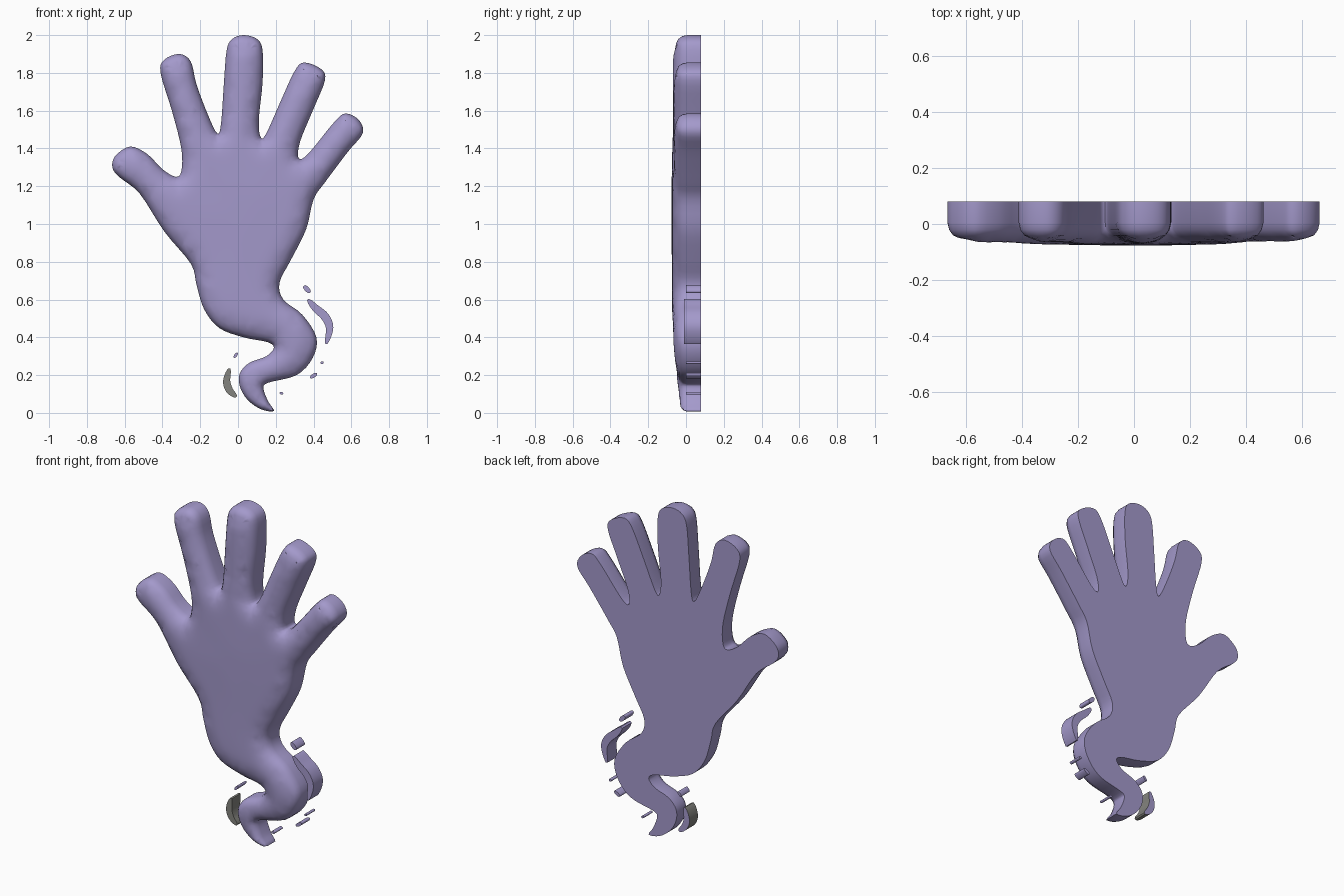
import bpy, bmesh, math
from mathutils import Vector, kdtree
from mathutils.geometry import delaunay_2d_cdt

cube = bpy.data.objects.get("Cube")
if cube:
    bpy.data.objects.remove(cube, do_unlink=True)

BACK = 0.08


def make_material(name, colour):
    material = bpy.data.materials.new(name)
    material.use_nodes = True
    material.diffuse_color = colour
    material.node_tree.nodes["Principled BSDF"].inputs["Base Color"].default_value = colour
    return material


lilac = make_material("lilac", (0.37, 0.32, 0.6, 1))
grey = make_material("warm grey", (0.23, 0.23, 0.21, 1))


def spline(points, steps, closed=True):
    """Smooth Catmull-Rom curve through the given 2D points."""
    points = [Vector(p) for p in points]
    count = len(points)
    pick = (lambda i: points[i % count]) if closed else (lambda i: points[max(0, min(i, count - 1))])
    result = []
    for i in range(count if closed else count - 1):
        a, b, c, d = (pick(i + k) for k in (-1, 0, 1, 2))
        for s in range(steps):
            t = s / steps
            result.append(0.5 * (2 * b + (c - a) * t + (2 * a - 5 * b + 4 * c - d) * t * t
                                 + (3 * b - a - 3 * c + d) * t ** 3))
    if not closed:
        result.append(points[-1])
    return result


def finish(bm, name, materials, angle):
    bmesh.ops.recalc_face_normals(bm, faces=bm.faces)
    mesh = bpy.data.meshes.new(name)
    bm.to_mesh(mesh)
    bm.free()
    for material in materials:
        mesh.materials.append(material)
    obj = bpy.data.objects.new(name, mesh)
    bpy.context.collection.objects.link(obj)
    bpy.ops.object.select_all(action="DESELECT")
    obj.select_set(True)
    bpy.context.view_layer.objects.active = obj
    bpy.ops.object.shade_smooth_by_angle(angle=math.radians(angle))
    return obj


# Hand outline, clockwise, one stretch per part
thumb = [(-.63, 1.25), (-.665, 1.3), (-.65, 1.36), (-.57, 1.41), (-.48, 1.37), (-.4, 1.29), (-.33, 1.25)]
index_finger = [(-.3, 1.28), (-.3, 1.4), (-.35, 1.6), (-.41, 1.8), (-.39, 1.87), (-.31, 1.9),
                (-.25, 1.86), (-.22, 1.74), (-.16, 1.58), (-.11, 1.48)]
middle_finger = [(-.09, 1.53), (-.075, 1.74), (-.06, 1.92), (-.03, 1.98), (.03, 2), (.1, 1.98),
                 (.13, 1.92), (.13, 1.75), (.11, 1.55), (.12, 1.46)]
ring_finger = [(.15, 1.48), (.23, 1.66), (.3, 1.81), (.35, 1.855), (.44, 1.82), (.46, 1.76),
               (.4, 1.61), (.33, 1.44), (.32, 1.35)]
little_finger = [(.37, 1.37), (.51, 1.54), (.57, 1.585), (.64, 1.55), (.66, 1.48), (.58, 1.38), (.46, 1.22)]
outer_palm = [(.4, 1.13), (.36, .97), (.28, .81), (.22, .69), (.24, .6)]
tail = [(.34, .52), (.415, .4), (.395, .29), (.31, .2), (.16, .16), (.135, .13), (.16, .06), (.19, .01),
        (.12, .02), (.05, .07), (.01, .14), (.01, .21), (.06, .265), (.15, .3), (.19, .345), (.155, .375), (.03, .4)]
inner_palm = [(-.1, .45), (-.18, .55), (-.22, .68), (-.25, .79), (-.39, .96), (-.52, 1.16)]
outline = (thumb + index_finger + middle_finger + ring_finger + little_finger
           + outer_palm + tail + inner_palm)


def build_hand():
    # Dense outline samples measure the distance to the edge
    dense = spline(outline, 24)
    tree = kdtree.KDTree(len(dense))
    for i, p in enumerate(dense):
        tree.insert((p.x, p.y, 0), i)
    tree.balance()

    def edge_distance(x, z):
        return tree.find((x, z, 0))[2]

    # Edge loop, inset rings and an inner grid
    rim = dense[::6]
    count = len(rim)
    points = list(rim)
    for inset in (.006, .02, .04):
        for i in range(count):
            along = (rim[(i + 1) % count] - rim[i - 1]).normalized()
            p = rim[i] + Vector((along.y, -along.x)) * inset
            if edge_distance(p.x, p.y) > inset * .85:
                points.append(p)
    step = .025
    for i in range(-28, 29):
        for j in range(82):
            p = Vector(((i + j % 2 / 2) * step, j * step))
            if edge_distance(p.x, p.y) > .052:
                points.append(p)
    edges = [(i, (i + 1) % count) for i in range(count)]
    verts, _, faces, *_ = delaunay_2d_cdt(points, edges, [], 1, 1e-5)

    # Flat back
    bm = bmesh.new()
    made = [bm.verts.new((p.x, BACK, p.y)) for p in verts]
    for face in faces:
        bm.faces.new([made[i] for i in face])
    bmesh.ops.delete(bm, geom=[v for v in bm.verts if not v.link_faces], context="VERTS")

    # Rounded front
    front = bmesh.ops.extrude_face_region(bm, geom=list(bm.faces), use_keep_orig=True)["geom"]
    front = [v for v in front if isinstance(v, bmesh.types.BMVert)]
    soft = []
    for v in front:
        d = edge_distance(v.co.x, v.co.z)
        bulge = math.sqrt(1 - (1 - min(d / .1, 1)) ** 2)
        thin = min(1, .75 + v.co.z * .5)
        v.co.y = .005 - (.075 * bulge + .007 * min(d / .3, 1)) * thin
        if d > .03:
            soft.append(v)
    for _ in range(5):
        bmesh.ops.smooth_vert(bm, verts=soft, factor=.5, use_axis_y=True)
    return finish(bm, "hand_with_tail", [lilac], 60)


def build_wisp(name, path, width, front=0.0, front_material=None):
    """Tapered ribbon along a path, extruded to the back plane."""
    line = spline(path, 5, closed=False)
    last = len(line) - 1
    left, right = [], []
    for i, p in enumerate(line):
        along = (line[min(i + 1, last)] - line[max(i - 1, 0)]).normalized()
        half = width / 2 * math.sqrt(max(.06, 1 - (2 * i / last - 1) ** 2))
        side = Vector((-along.y, along.x)) * half
        left.append(p + side)
        right.append(p - side)
    bm = bmesh.new()
    base = [bm.verts.new((p.x, BACK, p.y)) for p in left + right[::-1]]
    face = bm.faces.new(base)
    grown = bmesh.ops.extrude_face_region(bm, geom=[face], use_keep_orig=True)["geom"]
    for v in grown:
        if isinstance(v, bmesh.types.BMVert):
            v.co.y = front
    materials = [lilac]
    if front_material:
        materials.append(front_material)
        bm.normal_update()
        for f in bm.faces:
            f.material_index = 0 if f.calc_center_median().y > BACK - .001 else 1
    finish(bm, name, materials, 50)


build_hand()

# Swirling wisps around the tail
build_wisp("large_wisp", [(.37, .6), (.41, .555), (.46, .51), (.485, .45), (.467, .365)], .045, -.01)
build_wisp("grey_wisp", [(-.045, .235), (-.06, .17), (-.045, .12), (-.008, .085)], .04, 0, grey)

# Small floating flecks: centre, half length vector, width
flecks = [((.365, .655), (-.017, .018), .026), ((-.012, .305), (.01, .013), .015),
          ((.445, .266), (.008, .003), .014), ((.4, .197), (.018, .012), .02), ((.23, .104), (.009, -.004), .014)]
for number, (centre, reach, width) in enumerate(flecks, 1):
    c, r = Vector(centre), Vector(reach)
    build_wisp(f"fleck_{number}", [c - r, c, c + r], width)
